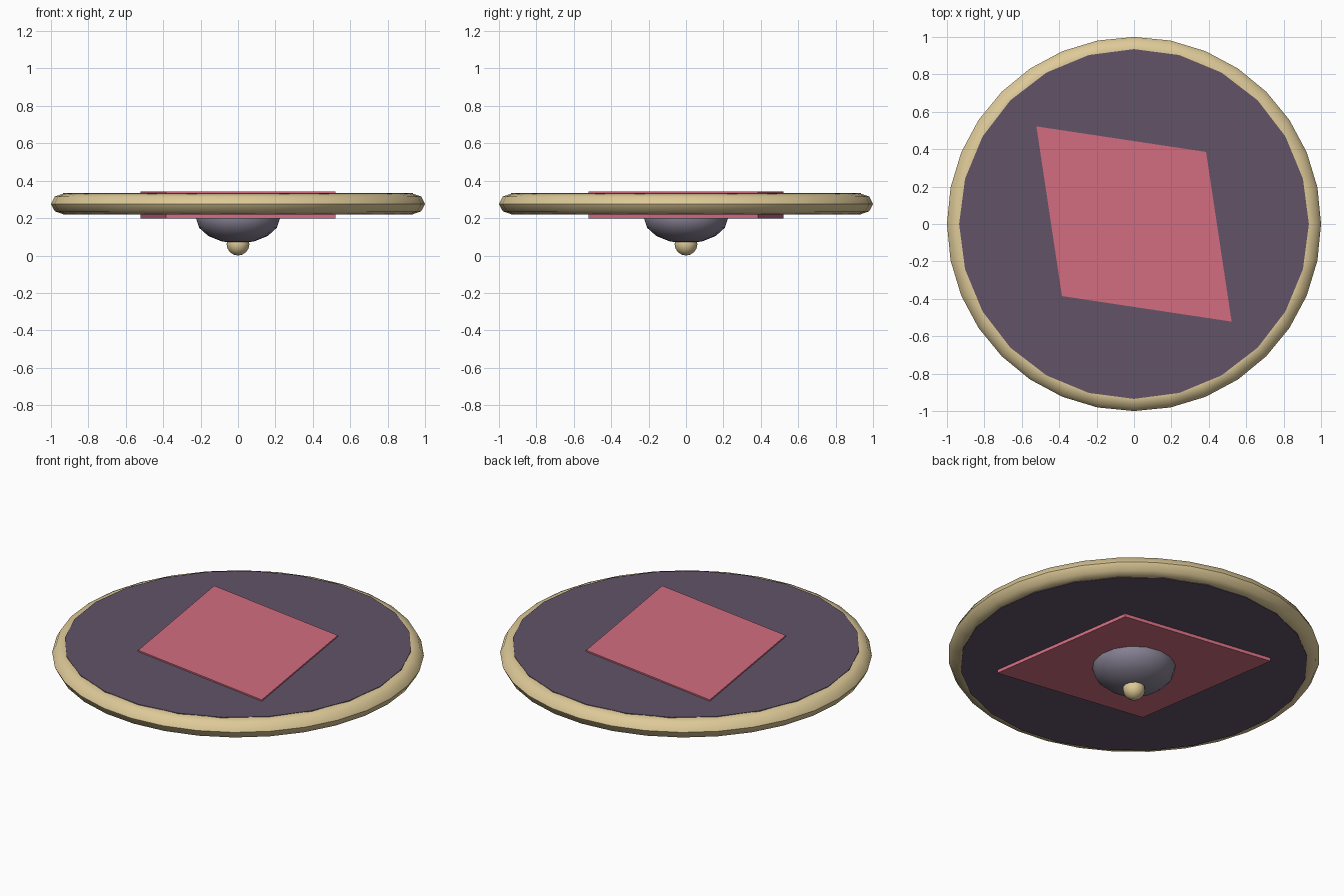
import bpy, math

if "Cube" in bpy.data.objects:
    bpy.data.objects.remove(bpy.data.objects["Cube"])


def srgb(r, g, b):
    def lin(c):
        c /= 255
        return c / 12.92 if c <= 0.04045 else ((c + 0.055) / 1.055) ** 2.4
    return (lin(r), lin(g), lin(b), 1)


def material(name, rgb):
    m = bpy.data.materials.new(name)
    m.diffuse_color = srgb(*rgb)
    m.use_nodes = True
    m.node_tree.nodes["Principled BSDF"].inputs["Base Color"].default_value = m.diffuse_color
    return m


TAN = material("tan", (222, 202, 152))
PURPLE = material("dusky purple", (98, 83, 103))
RED = material("rose red", (210, 109, 128))
GREY = material("violet grey", (134, 128, 146))


def finish(name, mat, scale=(1, 1, 1), smooth=True):
    ob = bpy.context.object
    ob.name = name
    ob.scale = scale
    ob.data.materials.append(mat)
    bpy.ops.object.transform_apply(location=False, rotation=True, scale=True)
    if smooth:
        bpy.ops.object.shade_smooth_by_angle(angle=math.radians(50))
    return ob


def prism(name, mat, sides, radius, z0, z1, scale=(1, 1, 1), turn=0):
    bpy.ops.mesh.primitive_cylinder_add(vertices=sides, radius=radius, depth=z1 - z0,
                                        location=(0, 0, (z0 + z1) / 2))
    ob = finish(name, mat, scale, False)
    ob.rotation_euler.z = turn
    return ob


def ball(name, mat, radius, z, squash, segments, rings):
    bpy.ops.mesh.primitive_uv_sphere_add(segments=segments, ring_count=rings,
                                         radius=radius, location=(0, 0, z))
    return finish(name, mat, (1, 1, squash))


# rounded rim
bpy.ops.mesh.primitive_torus_add(major_segments=32, minor_segments=8, major_radius=0.93,
                                 minor_radius=0.07, location=(0, 0, 0.276))
finish("rim", TAN, (1, 1, 0.8))

# flat round board
prism("board", PURPLE, 24, 0.935, 0.218, 0.334)

# diamond plate through the board, long axis on the -x+y diagonal
prism("diamond_plate", RED, 4, 1, 0.199, 0.342, (0.545, 0.738, 1), math.radians(45))

# boss and its tip underneath
ball("boss", GREY, 0.225, 0.2, 0.6, 16, 8)
ball("boss_tip", TAN, 0.061, 0.061, 1, 12, 8)
